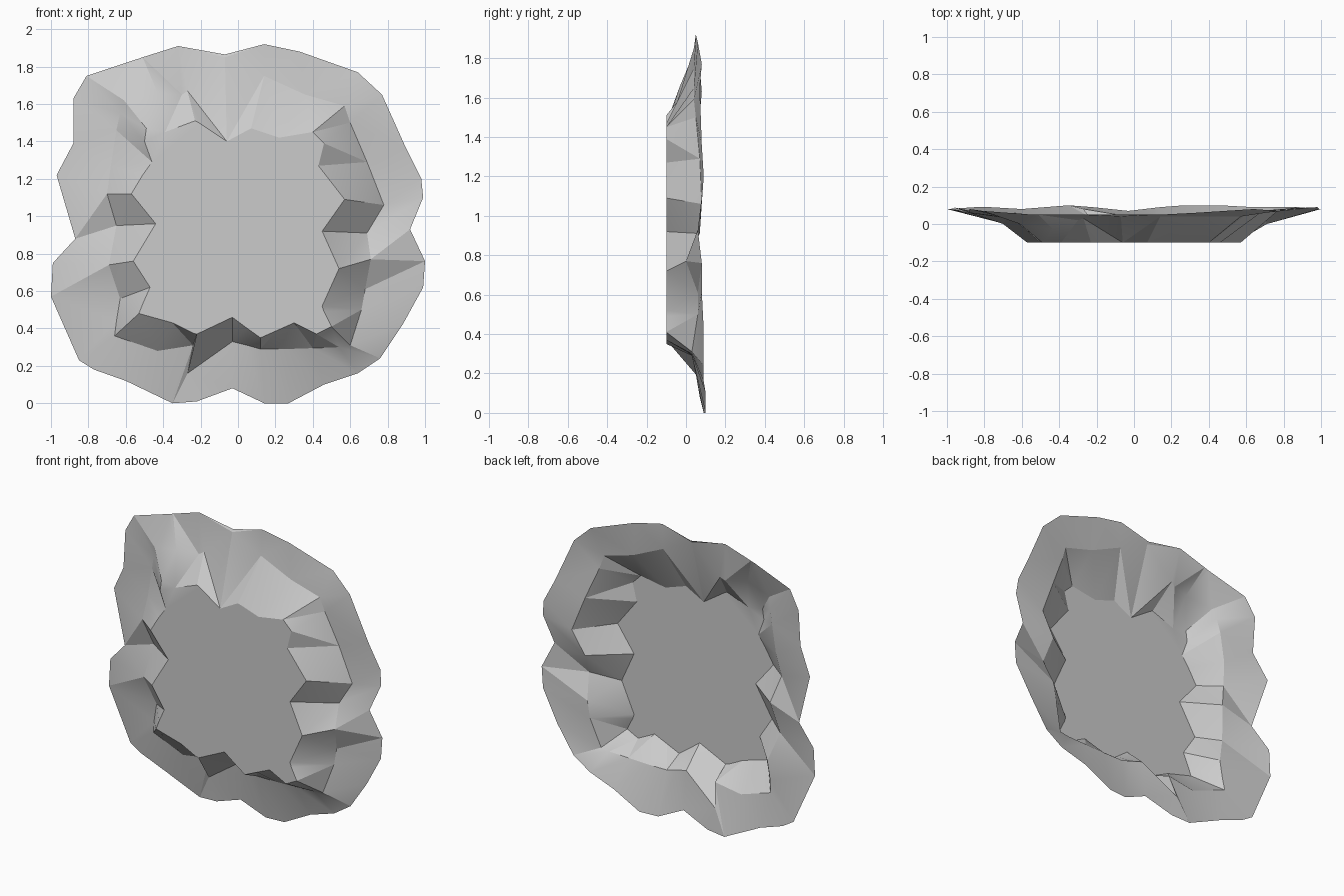
import bpy
import bmesh
import math

# Remove the default cube only
default_cube = bpy.data.objects.get("Cube")
if default_cube:
    bpy.data.objects.remove(default_cube, do_unlink=True)

PANEL_DEPTH = -.1

# Wavy outer edge of the rim, clockwise from the upper left (x, y, z)
outer_edge = [
    (-.54, .05, 1.84), (-.53, .05, 1.843), (-.51, .05, 1.85), (-.32, .05, 1.91),
    (-.07, .05, 1.865), (.14, .05, 1.92), (.33, .06, 1.88), (.64, .08, 1.77),
    (.77, .07, 1.65), (.9, .08, 1.36), (.98, .09, 1.2), (.99, .08, 1.1),
    (.92, .06, .93), (1, .08, .76), (.99, .08, .62), (.88, .09, .42),
    (.76, .09, .24), (.64, .09, .16), (.46, .1, .1), (.27, .1, 0),
    (.14, .09, 0), (-.03, .07, .08), (-.22, .09, .01), (-.35, .1, 0),
    (-.6, .08, .12), (-.77, .09, .18), (-.85, .09, .23), (-1, .08, .57),
    (-.99, .08, .75), (-.87, .06, .88), (-.97, .09, 1.22), (-.88, .06, 1.39),
    (-.88, .08, 1.63), (-.81, .07, 1.75),
]

# Crease where the sloping wall meets the rim (x, y, z)
crease = [
    (-.61, 0, 1.62), (-.43, -.03, 1.66), (-.3, .02, 1.65), (-.27, .03, 1.67),
    (-.07, .04, 1.85), (.14, .04, 1.75), (.36, .04, 1.65), (.57, .04, 1.59),
    (.6, .05, 1.5), (.69, .07, 1.29), (.78, .08, 1.06), (.69, .07, .91),
    (.71, 0, .77), (.68, .06, .61), (.66, .06, .5), (.6, .03, .31),
    (.54, .03, .3), (.4, .03, .295), (.26, .03, .29), (.12, .03, .29),
    (.05, .03, .31), (-.03, .04, .33), (-.27, .08, .16), (-.24, .04, .31),
    (-.43, .04, .28), (-.66, .06, .36), (-.65, .05, .44), (-.63, .05, .56),
    (-.69, 0, .74), (-.65, .05, .95), (-.7, 0, 1.12), (-.68, .03, 1.27),
    (-.65, .03, 1.46), (-.63, .02, 1.55),
]

# Jagged edge of the flat front panel (x, z)
panel_edge = [
    (-.49, 1.47), (-.39, 1.45), (-.23, 1.51), (-.21, 1.5), (-.06, 1.4), (.07, 1.47),
    (.22, 1.42), (.4, 1.45), (.46, 1.39), (.43, 1.27), (.57, 1.09), (.45, .92),
    (.54, .72), (.45, .52), (.46, .49), (.5, .41), (.42, .37), (.3, .43),
    (.21, .39), (.12, .35), (.05, .4), (-.03, .46), (-.22, .37), (-.24, .375),
    (-.35, .43), (-.53, .48), (-.51, .53), (-.47, .62), (-.56, .76), (-.44, .96),
    (-.57, 1.12), (-.51, 1.22), (-.46, 1.29), (-.5, 1.4),
]


def add_loop(mesh, points):
    """Add one closed ring of vertices."""
    return [mesh.verts.new(point) for point in points]


def bridge(mesh, inside, outside):
    """Join two rings with a band of faces turned to the front."""
    count = len(inside)
    band = []
    for i in range(count):
        j = (i + 1) % count
        corners = (inside[j], inside[i], outside[i], outside[j])
        band.append(mesh.faces.new(corners))
    return band


def make_material(name, colour):
    material = bpy.data.materials.new(name)
    material.use_nodes = True
    material.diffuse_color = colour
    shader = material.node_tree.nodes["Principled BSDF"]
    shader.inputs["Base Color"].default_value = colour
    return material


# Thin shell: front panel, sloping wall and wavy rim
shell = bmesh.new()
rim_loop = add_loop(shell, outer_edge)
crease_loop = add_loop(shell, crease)
panel_loop = add_loop(shell, [(x, PANEL_DEPTH, z) for x, z in panel_edge])

bands = bridge(shell, crease_loop, rim_loop) + bridge(shell, panel_loop, crease_loop)
panel = shell.faces.new(list(reversed(panel_loop)))
bmesh.ops.triangulate(shell, faces=bands, quad_method='SHORT_EDGE')
bmesh.ops.triangulate(shell, faces=[panel], ngon_method='BEAUTY')
bmesh.ops.recalc_face_normals(shell, faces=shell.faces)

# Keep the panel facing the front
shell.normal_update()
if sum(face.normal.y * face.calc_area() for face in shell.faces) > 0:
    bmesh.ops.reverse_faces(shell, faces=shell.faces)

mesh_data = bpy.data.meshes.new("rock_panel")
shell.to_mesh(mesh_data)
shell.free()
mesh_data.materials.append(make_material("stone_grey", (.6, .6, .6, 1)))

rock_panel = bpy.data.objects.new("rock_panel", mesh_data)
bpy.context.collection.objects.link(rock_panel)

# Soft rim with crisp creases
bpy.ops.object.select_all(action='DESELECT')
rock_panel.select_set(True)
bpy.context.view_layer.objects.active = rock_panel
bpy.ops.object.shade_smooth_by_angle(angle=math.radians(20))
